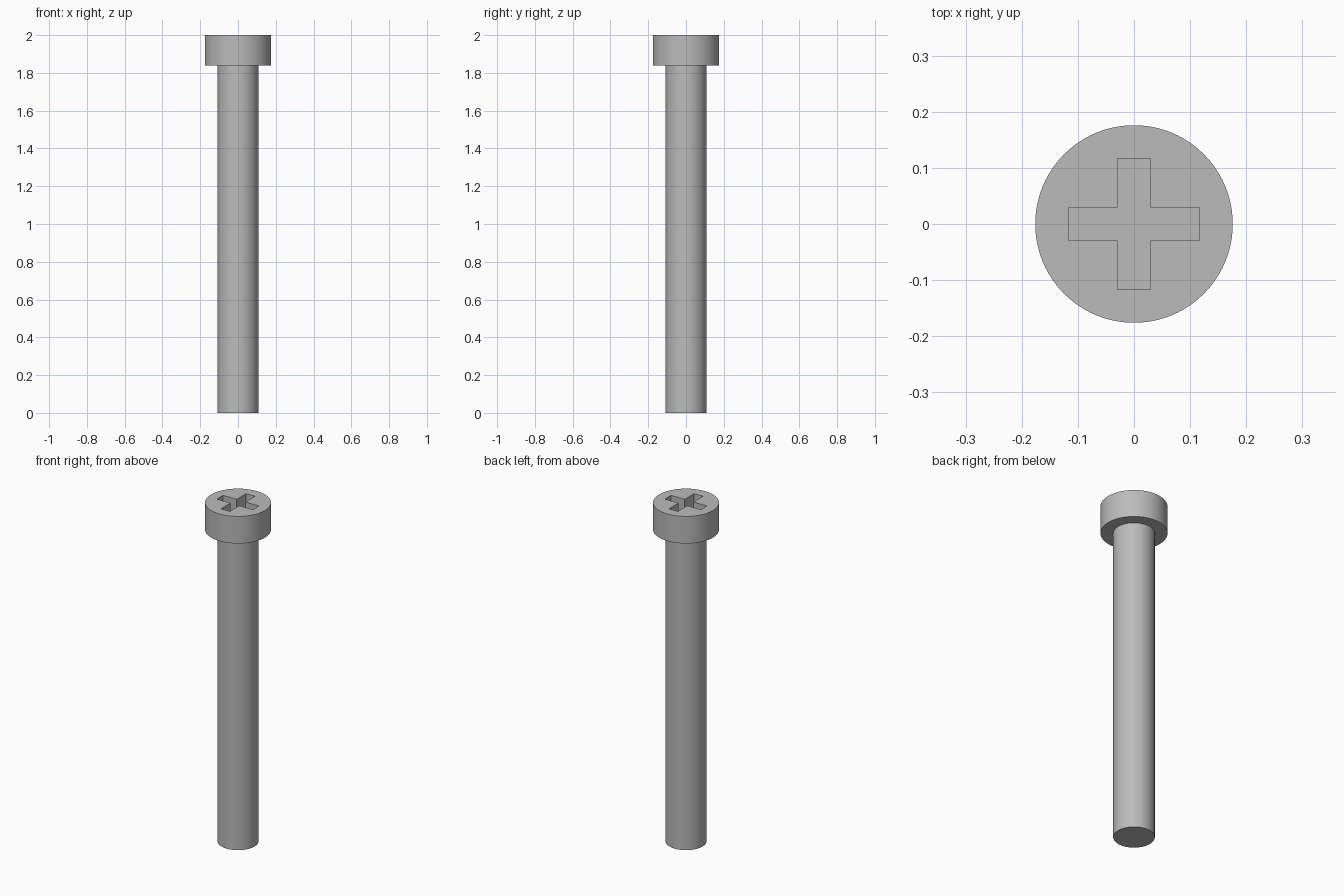
import bpy
import bmesh
from math import radians

if "Cube" in bpy.data.objects:
    bpy.data.objects.remove(bpy.data.objects["Cube"], do_unlink=True)

SHAFT_R, HEAD_R = 0.109, 0.176
HEAD_BASE, TOP = 1.84, 2.0
ARM_HALF, ARM_REACH, RECESS_DEPTH = 0.029, 0.117, 0.08

steel = bpy.data.materials.new("steel_grey")
steel.use_nodes = True
steel.diffuse_color = (0.5, 0.5, 0.5, 1)
steel.node_tree.nodes["Principled BSDF"].inputs["Base Color"].default_value = (0.5, 0.5, 0.5, 1)


def make_object(name, bm):
    bmesh.ops.recalc_face_normals(bm, faces=bm.faces)
    mesh = bpy.data.meshes.new(name)
    bm.to_mesh(mesh)
    bm.free()
    obj = bpy.data.objects.new(name, mesh)
    mesh.materials.append(steel)
    bpy.context.collection.objects.link(obj)
    return obj


# Shaft and head: one closed profile turned around the z axis
bm = bmesh.new()
profile = [(0, 0), (SHAFT_R, 0), (SHAFT_R, HEAD_BASE),
           (HEAD_R, HEAD_BASE), (HEAD_R, TOP), (0, TOP)]
verts = [bm.verts.new((r, 0, z)) for r, z in profile]
edges = [bm.edges.new(pair) for pair in zip(verts, verts[1:])]
bmesh.ops.spin(bm, geom=verts + edges, cent=(0, 0, 0), axis=(0, 0, 1),
               angle=radians(360), steps=96)
bmesh.ops.remove_doubles(bm, verts=bm.verts, dist=0.0001)
bmesh.ops.dissolve_limit(bm, angle_limit=radians(1), verts=bm.verts, edges=bm.edges)
screw = make_object("screw_body", bm)

# Cross recess: outline of four arms, extruded into a cutter
bm = bmesh.new()
a, r = ARM_HALF, ARM_REACH
outline = []
x_dir, y_dir = 1, 0
for arm in range(4):
    for along, across in ((r, -a), (r, a), (a, a)):
        outline.append(bm.verts.new((along * x_dir - across * y_dir,
                                     along * y_dir + across * x_dir,
                                     TOP - RECESS_DEPTH)))
    x_dir, y_dir = -y_dir, x_dir
floor = bm.faces.new(outline)
ext = bmesh.ops.extrude_face_region(bm, geom=[floor])
for v in ext["geom"]:
    if isinstance(v, bmesh.types.BMVert):
        v.co.z = TOP + 0.1
cutter = make_object("recess_cutter", bm)
cutter.hide_render = True

# Cut the recess, then drop the cutter
cut = screw.modifiers.new("cross_recess", "BOOLEAN")
cut.operation = "DIFFERENCE"
cut.solver = "EXACT"
cut.object = cutter
bpy.context.view_layer.objects.active = screw
screw.select_set(True)
cutter.select_set(False)
bpy.ops.object.modifier_apply(modifier=cut.name)
bpy.data.objects.remove(cutter, do_unlink=True)

bpy.ops.object.shade_smooth_by_angle(angle=radians(30))
